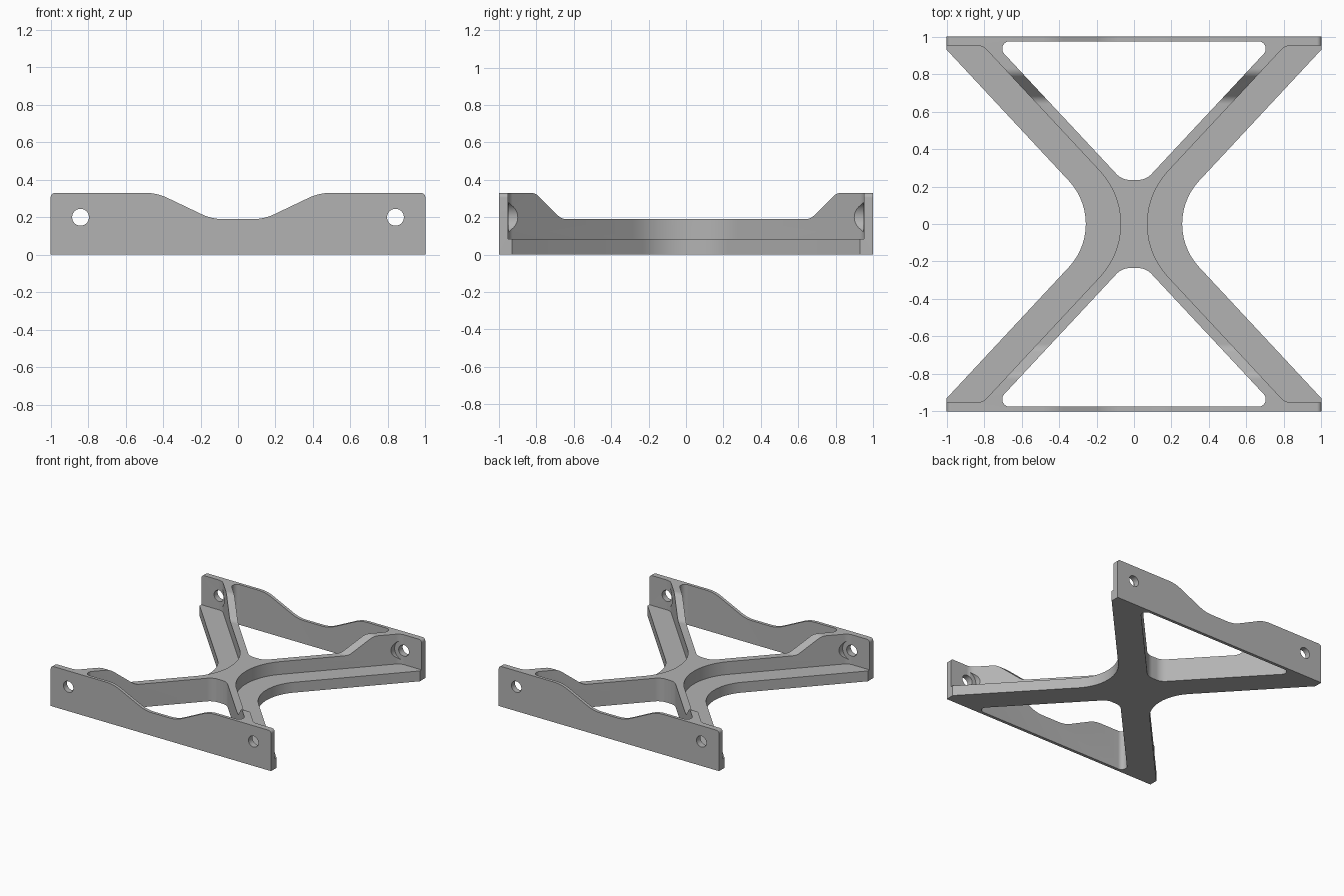
import bpy, math
from mathutils import Vector, Matrix

if "Cube" in bpy.data.objects:
    bpy.data.objects.remove(bpy.data.objects["Cube"])


def rounded(points, seg=14):
    """Polygon whose corners (x, y, radius) are replaced by tangent arcs."""
    out, n = [], len(points)
    for i, p in enumerate(points):
        c = Vector(p[:2])
        r = p[2] if len(p) > 2 else 0
        if not r:
            out.append(c)
            continue
        a = (Vector(points[i - 1][:2]) - c).normalized()
        b = (Vector(points[(i + 1) % n][:2]) - c).normalized()
        half = a.angle(b) / 2
        centre = c + (a + b).normalized() * r / math.sin(half)
        t = r / math.tan(half)
        s, e = c + a * t - centre, c + b * t - centre
        sweep = math.atan2(s.x * e.y - s.y * e.x, s.dot(e))
        for k in range(seg + 1):
            out.append(centre + Matrix.Rotation(sweep * k / seg, 2) @ s)
    return out


def prism(name, points, lo, hi, place=lambda u, v, w: (u, v, w)):
    """Extrude a rounded polygon from lo to hi; place maps it into space."""
    pts = rounded(points)
    n = len(pts)
    verts = [place(p.x, p.y, w) for w in (lo, hi) for p in pts]
    faces = [list(range(n))[::-1], list(range(n, 2 * n))]
    faces += [[i, (i + 1) % n, n + (i + 1) % n, n + i] for i in range(n)]
    mesh = bpy.data.meshes.new(name)
    mesh.from_pydata(verts, [], faces)
    obj = bpy.data.objects.new(name, mesh)
    bpy.context.collection.objects.link(obj)
    # consistent outward normals
    bpy.context.view_layer.objects.active = obj
    obj.select_set(True)
    bpy.ops.object.mode_set(mode='EDIT')
    bpy.ops.mesh.select_all(action='SELECT')
    bpy.ops.mesh.normals_make_consistent(inside=False)
    bpy.ops.object.mode_set(mode='OBJECT')
    obj.select_set(False)
    return obj


def combine(target, tool, operation='DIFFERENCE'):
    mod = target.modifiers.new("cut", 'BOOLEAN')
    mod.operation, mod.solver, mod.object = operation, 'EXACT', tool
    bpy.context.view_layer.objects.active = target
    bpy.ops.object.modifier_apply(modifier=mod.name)
    bpy.data.objects.remove(tool)


def along_y(u, v, w):
    return (u, w, v)


def along_x(u, v, w):
    return (w, u, v)


def mirror_profile(half):
    return half + [(-p[0],) + tuple(p[1:]) for p in reversed(half)]


# Cross shaped body with waisted sides
frame = prism("cross_frame", [
    (-1.065, 1), (-.133, 0, .338), (-1.065, -1),
    (1.065, -1), (.133, 0, .338), (1.065, 1)], 0, .4)

# Dipped silhouette of the end plates
combine(frame, prism("plate_profile", mirror_profile([
    (-1, -.1), (-1, .33, .025), (-.433, .33, .27), (-.139, .19, .27)]),
    -1.2, 1.2, along_y), 'INTERSECT')

# Dipped silhouette of the diagonal ribs
side = mirror_profile([(-1.2, -.1), (-1.2, .33), (-.805, .33, .06), (-.665, .19, .06)])
combine(frame, prism("rib_profile", side, -1.2, 1.2, along_x), 'INTERSECT')

for s in (-1, 1):
    # Triangular openings at front and back
    combine(frame, prism("opening", [
        (-.755, .975 * s, .04), (-.064, .235 * s, .1),
        (.064, .235 * s, .1), (.755, .975 * s, .04)], -.2, .6))
    # Side pockets that leave a low ledge along each arm
    combine(frame, prism("ledge_pocket", [
        (1.2 * s, .953), (.808 * s, .953, .08), (-.081 * s, 0, .415),
        (.808 * s, -.953, .08), (1.2 * s, -.953)], .085, .6))

# Screw holes and counterbores in the four corners
for sx in (-1, 1):
    for sy in (-1, 1):
        for r, lo, hi in ((.045, .7, 1.1), (.082, .74, .948)):
            circle = [(sx * .84 + r * math.cos(a * math.tau / 40),
                       .2 + r * math.sin(a * math.tau / 40)) for a in range(40)]
            combine(frame, prism("screw_bore", circle, sy * lo, sy * hi, along_y))

grey = bpy.data.materials.new("plain grey")
grey.diffuse_color = (.45, .45, .45, 1)
grey.use_nodes = True
grey.node_tree.nodes["Principled BSDF"].inputs["Base Color"].default_value = grey.diffuse_color
frame.data.materials.clear()
frame.data.materials.append(grey)
for poly in frame.data.polygons:
    poly.material_index = 0
bpy.context.view_layer.objects.active = frame
frame.select_set(True)
bpy.ops.object.shade_smooth_by_angle(angle=math.radians(25))
